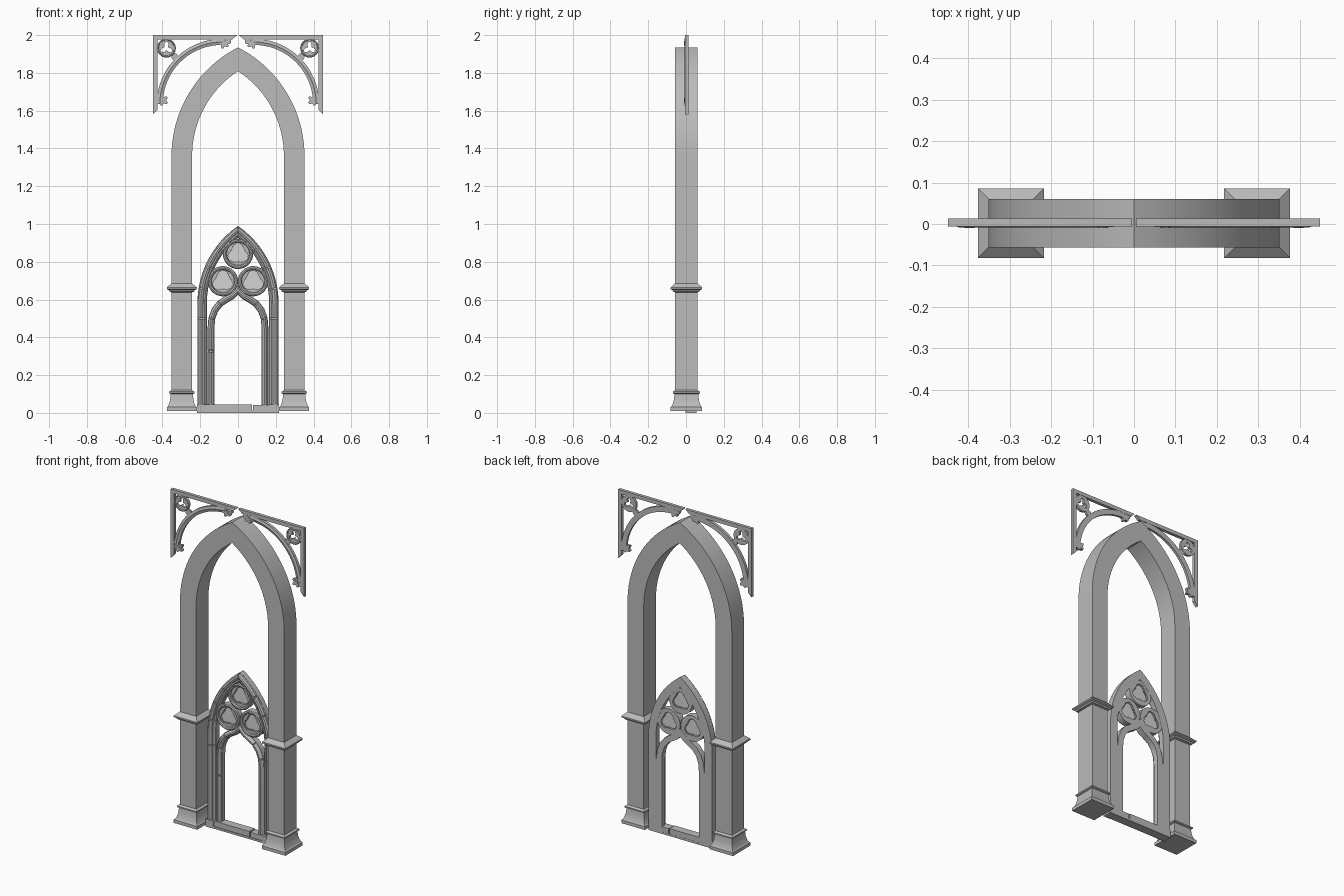
import bpy
import bmesh
from math import sin, cos, pi, sqrt, atan2
from mathutils import Vector

cube = bpy.data.objects.get("Cube")
if cube:
    bpy.data.objects.remove(cube, do_unlink=True)


def material(name, grey):
    mat = bpy.data.materials.new(name)
    mat.use_nodes = True
    colour = (grey, grey, grey, 1)
    mat.diffuse_color = colour
    mat.node_tree.nodes["Principled BSDF"].inputs["Base Color"].default_value = colour
    return mat


STONE = material("grey stone", 0.5)
PANE = material("pale pane", 0.66)
made = []


def finish(name, bm, mat=STONE):
    bmesh.ops.remove_doubles(bm, verts=bm.verts, dist=0.00005)
    bmesh.ops.recalc_face_normals(bm, faces=bm.faces)
    mesh = bpy.data.meshes.new(name)
    bm.to_mesh(mesh)
    bm.free()
    mesh.materials.append(mat)
    ob = bpy.data.objects.new(name, mesh)
    bpy.context.collection.objects.link(ob)
    made.append(ob)


def plate(name, outlines, y0, y1, mat=STONE):
    """Flat slab from x-z outlines; nested outlines become holes."""
    curve = bpy.data.curves.new(name + " outline", 'CURVE')
    curve.dimensions = '2D'
    curve.fill_mode = 'BOTH'
    curve.extrude = (y1 - y0) / 2
    for pts in outlines:
        spline = curve.splines.new('POLY')
        spline.points.add(len(pts) - 1)
        for p, (x, z) in zip(spline.points, pts):
            p.co = (x, z, 0, 1)
        spline.use_cyclic_u = True
    ob = bpy.data.objects.new(name + " outline", curve)
    bpy.context.collection.objects.link(ob)
    shape = ob.evaluated_get(bpy.context.evaluated_depsgraph_get())
    bm = bmesh.new()
    bm.from_mesh(shape.to_mesh())
    shape.to_mesh_clear()
    bpy.data.objects.remove(ob, do_unlink=True)
    for v in bm.verts:
        x, z, d = v.co
        v.co = (x, (y0 + y1) / 2 + d, z)
    finish(name, bm, mat)


def sweep(name, path, profile, breaks=(), gap=0.003):
    """Carry an (inward offset, y) profile along an x-z path, split into blocks."""
    path = [Vector(p) for p in path]
    rings = []
    for i, p in enumerate(path):
        a = (p - path[i - 1]).normalized() if i else None
        b = (path[i + 1] - p).normalized() if i < len(path) - 1 else None
        a, b = a or b, b or a
        t = (a + b).normalized()
        n = Vector((t.y, -t.x)) / max(t.dot(a), 0.4)
        rings.append([Vector((p.x + n.x * o, y, p.y + n.y * o)) for o, y in profile])
    bm = bmesh.new()
    stops = [0, *breaks, len(path) - 1]
    for a, b in zip(stops, stops[1:]):
        block = [list(r) for r in rings[a:b + 1]]
        for end, near, cut in ((0, 1, a > 0), (-1, -2, b < len(path) - 1)):
            if cut:
                f = gap / (path[a if end == 0 else b] - path[a + 1 if end == 0 else b - 1]).length
                block[end] = [u.lerp(v, f) for u, v in zip(block[end], block[near])]
        loops = [[bm.verts.new(v) for v in r] for r in block]
        for r, s in zip(loops, loops[1:]):
            for k in range(len(r)):
                j = (k + 1) % len(r)
                bm.faces.new((r[k], r[j], s[j], s[k]))
        bm.faces.new(loops[0])
        bm.faces.new(loops[-1])
    finish(name, bm)


def tiers(name, x, hx, hy, levels):
    """Stack of rectangular rings, each (height, growth)."""
    bm = bmesh.new()
    rings = [[bm.verts.new((x + sx * (hx + g), 0.002 + sy * (hy + g), z))
              for sx, sy in ((-1, -1), (1, -1), (1, 1), (-1, 1))] for z, g in levels]
    for r, s in zip(rings, rings[1:]):
        for k in range(4):
            bm.faces.new((r[k], r[(k + 1) % 4], s[(k + 1) % 4], s[k]))
    bm.faces.new(rings[0])
    bm.faces.new(rings[-1])
    finish(name, bm)


def polar(x, z, radius, n=32):
    r = radius if callable(radius) else lambda a: radius
    return [(x + r(a) * cos(a), z + r(a) * sin(a)) for a in (2 * pi * k / n for k in range(n))]


def rect(x0, x1, z0, z1):
    return [[(x0, z0), (x1, z0), (x1, z1), (x0, z1)]]


def both_sides(half):
    """Mirror a right half, listed bottom to apex, into a left-to-right path."""
    return [(-x, z) for x, z in half] + [(x, z) for x, z in half[-2::-1]]


def pointed(half, foot, spring, apex, n):
    rise = apex - spring
    c = (half * half - rise * rise) / (2 * half)
    end = atan2(rise, -c)
    arc = [(c + (half - c) * cos(end * k / n), spring + (half - c) * sin(end * k / n))
           for k in range(n)]
    return [(half, foot)] + arc + [(0, apex)]


# Great arch
sweep("great_arch", both_sides(pointed(0.352, 0.02, 1.36, 1.935, 20)),
      [(0, -0.057), (0.109, -0.057), (0.109, 0.061), (0, 0.061)])
for s, side in ((1, "left"), (-1, "right")):
    tiers(side + "_plinth", s * 0.2975, 0.0545, 0.059,
          [(0.01, 0.025), (0.03, 0.025), (0.034, 0.019), (0.05, 0.012), (0.07, 0.007),
           (0.1, 0.004), (0.104, 0.012), (0.112, 0.012), (0.12, 0)])
    tiers(side + "_band", s * 0.2975, 0.0545, 0.059,
          [(0.638, 0), (0.642, 0.011), (0.65, 0.014), (0.655, 0.025), (0.664, 0.025), (0.686, 0)])

# Window frame: flat backing with moulded blocks in front
frame = both_sides([(0.215, 0), (0.215, 0.3)] + pointed(0.215, 0.5, 0.58, 0.99, 12))
sweep("window_frame_back", frame, [(0, 0.022), (0.05, 0.022), (0.05, 0.055), (0, 0.055)])
last = len(frame) - 1
joints = [2, 5, 8, 11]
sweep("window_frame_moulding", frame,
      [(0.001, 0.024), (0.001, 0.012), (0.008, 0.003), (0.018, 0), (0.026, 0.004),
       (0.031, 0.012), (0.038, 0.01), (0.044, 0.014), (0.049, 0.024)],
      joints + [last // 2] + [last - j for j in reversed(joints)])

# Inner light with a reversed-curve head
light = both_sides([(0.125, 0), (0.125, 0.325), (0.125, 0.332), (0.125, 0.45), (0.121, 0.495),
                    (0.107, 0.535), (0.083, 0.565), (0.05, 0.587), (0.022, 0.603), (0, 0.625)])
sweep("inner_light_back", light, [(0, 0.022), (0, 0.055), (-0.036, 0.055), (-0.036, 0.022)])
sweep("inner_light_moulding", light,
      [(-0.001, 0.024), (-0.006, 0.012), (-0.014, 0.006), (-0.022, 0.006),
       (-0.028, 0.013), (-0.035, 0.024)], [1, 2, 4, 6, 12, 14], 0.002)
for s, side in ((1, "left"), (-1, "right")):
    x0, x1 = sorted((s * 0.16, s * 0.166))
    plate(side + "_jamb_fillet", rect(x0, x1, 0, 0.45), 0.024, 0.055)
    x0, x1 = sorted((s * 0.165, s * 0.217))
    plate(side + "_jamb_foot", rect(x0, x1, 0, 0.045), -0.002, 0.054)

# Sill in two stones
plate("sill_footing", rect(-0.2, 0.2, 0, 0.012), 0, 0.055)
plate("sill_long_stone", rect(-0.17, 0.074, 0.01, 0.045), 0.004, 0.054)
plate("sill_short_stone", rect(0.08, 0.17, 0.01, 0.042), 0.004, 0.054)


# Tracery roundels with cusped three-lobed openings
def cusped(a):
    return 0.045 + 0.008 * cos(3 * (a - pi / 2)) + 0.005 * abs(sin(12 * a))


for name, x, z in (("top", 0, 0.842), ("left", 0.08, 0.697), ("right", -0.08, 0.697)):
    plate(name + "_roundel", [polar(x, z, 0.078, 40), polar(x, z, cusped, 120)], 0.02, 0.054)
    plate(name + "_pane", [polar(x, z, 0.062)], 0.032, 0.042, PANE)
    bpy.ops.mesh.primitive_torus_add(location=(x, 0.02, z), rotation=(pi / 2, 0, 0),
                                     major_radius=0.07, minor_radius=0.01,
                                     major_segments=40, minor_segments=8)
    ring = bpy.context.object
    ring.name = name + "_roundel_ring"
    ring.data.materials.append(STONE)
    made.append(ring)


# Corner brackets
def trefoil(a):
    return 0.022 + 0.012 * cos(3 * (a - pi / 2))


def leaf(a):
    return 0.024 + 0.006 * cos(5 * a)


for s, side in ((1, "left"), (-1, "right")):
    def flip(pts):
        return [(s * x, z) for x, z in pts]

    plate(side + "_bracket_bars",
          [flip([(0.45, 2), (0.45, 1.58), (0.427, 1.605), (0.427, 1.977), (0.03, 1.977), (0.005, 2)])],
          -0.006, 0.013)
    arc = [(0.085 + 0.345 * cos(pi / 2 * k / 20), 1.635 + 0.345 * sin(pi / 2 * k / 20))
           for k in range(21)]
    sweep(side + "_bracket_rib", flip(arc),
          [(-s * o, y) for o, y in ((0, -0.005), (0.008, -0.005), (0.016, -0.009),
                                    (0.024, -0.005), (0.032, -0.003), (0.032, 0.012), (0, 0.012))])
    plate(side + "_bracket_roundel", [flip(polar(0.379, 1.931, 0.05)),
                                      flip(polar(0.379, 1.931, trefoil, 48))], -0.004, 0.011)
    bpy.ops.mesh.primitive_torus_add(location=(s * 0.379, -0.003, 1.931), rotation=(pi / 2, 0, 0),
                                     major_radius=0.045, minor_radius=0.005,
                                     major_segments=32, minor_segments=8)
    ring = bpy.context.object
    ring.name = side + "_bracket_ring"
    ring.data.materials.append(STONE)
    made.append(ring)
    plate(side + "_bracket_link", [flip(polar(0.335, 1.886, 0.018, 12))], -0.003, 0.01)
    for end, x, z in (("lower", 0.398, 1.655), ("upper", 0.075, 1.957)):
        plate(side + "_" + end + "_leaf", [flip(polar(x, z, leaf, 40))], -0.007, 0.012)
        plate(side + "_" + end + "_bud", [flip(polar(x, z, 0.012, 12))], -0.01, 0)
    plate(side + "_leaf_tip", [flip(polar(0.05, 1.966, 0.014, 12))], -0.006, 0.011)
    plate(side + "_leaf_stem", [flip(polar(0.412, 1.682, 0.016, 12))], -0.006, 0.011)

# Smooth curves, crisp edges
bpy.ops.object.select_all(action='DESELECT')
for ob in made:
    ob.select_set(True)
bpy.context.view_layer.objects.active = made[0]
bpy.ops.object.shade_smooth_by_angle(angle=pi / 6)
